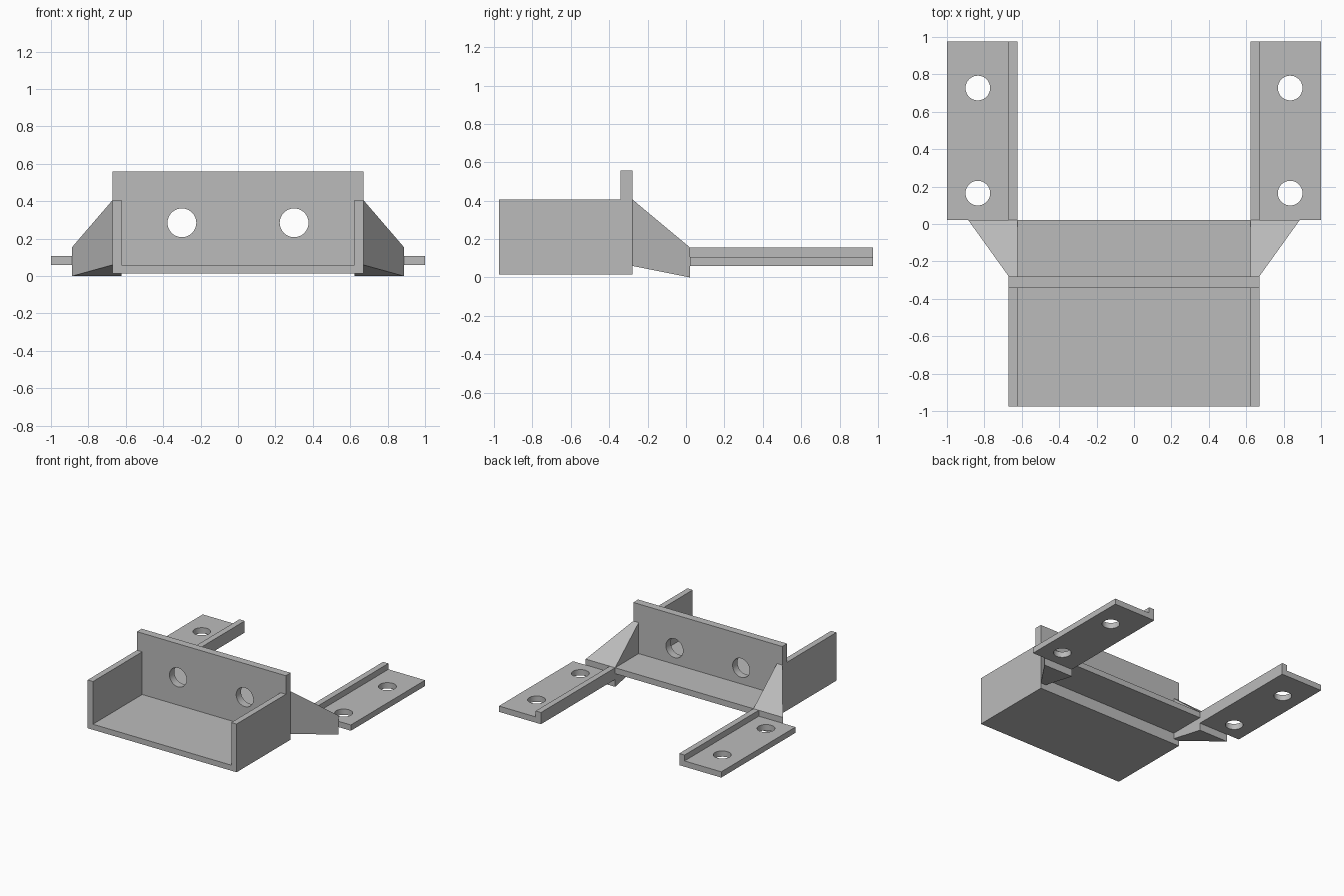
import bpy, bmesh
from mathutils import Matrix

if "Cube" in bpy.data.objects:
    bpy.data.objects.remove(bpy.data.objects["Cube"])

grey = bpy.data.materials.new("plain_grey")
grey.use_nodes = True
GREY = (0.5, 0.5, 0.5, 1)
grey.diffuse_color = GREY
grey.node_tree.nodes["Principled BSDF"].inputs["Base Color"].default_value = GREY


def finish(name, bm):
    bmesh.ops.recalc_face_normals(bm, faces=bm.faces)
    mesh = bpy.data.meshes.new(name)
    bm.to_mesh(mesh)
    bm.free()
    mesh.materials.append(grey)
    obj = bpy.data.objects.new(name, mesh)
    bpy.context.collection.objects.link(obj)
    return obj


def extrude(name, outline, axis, start, end):
    """Extrude a flat outline along y or z; outline is (x, z) or (x, y)."""
    bm = bmesh.new()
    def at(a, b, d):
        return (a, d, b) if axis == "y" else (a, b, d)
    face = bm.faces.new([bm.verts.new(at(a, b, start)) for a, b in outline])
    grown = bmesh.ops.extrude_face_region(bm, geom=[face])["geom"]
    moved = [v for v in grown if isinstance(v, bmesh.types.BMVert)]
    bmesh.ops.translate(bm, verts=moved, vec=at(0, 0, end - start))
    return finish(name, bm)


def rect(x0, x1, z0, z1):
    return [(x0, z0), (x1, z0), (x1, z1), (x0, z1)]


def drill(obj, centres, radius, axis):
    """Cut round holes through a part."""
    bm = bmesh.new()
    for c in centres:
        m = Matrix.Translation(c)
        if axis == "y":
            m = m @ Matrix.Rotation(1.5707963, 4, "X")
        bmesh.ops.create_cone(bm, cap_ends=True, segments=48, radius1=radius,
                              radius2=radius, depth=0.4, matrix=m)
    cutter = finish("hole_cutter", bm)
    cutter.hide_render = True
    mod = obj.modifiers.new("holes", "BOOLEAN")
    mod.operation, mod.solver, mod.object = "DIFFERENCE", "EXACT", cutter
    bpy.ops.object.select_all(action="DESELECT")
    bpy.context.view_layer.objects.active = obj
    obj.select_set(True)
    bpy.ops.object.modifier_apply(modifier=mod.name)
    bpy.data.objects.remove(cutter)
    bpy.ops.object.shade_smooth_by_angle(angle=0.5)


INNER, OUTER = 0.622, 0.67          # tray wall faces
FRONT, WALL, BACK = -0.975, -0.342, -0.28
JOINT, REAR = 0.022, 0.975          # slab end and rail end

# Tray: floor and two side walls as one U profile
tray = [(-OUTER, 0.015), (OUTER, 0.015), (OUTER, 0.407), (INNER, 0.407),
        (INNER, 0.06), (-INNER, 0.06), (-INNER, 0.407), (-OUTER, 0.407)]
extrude("tray", tray, "y", FRONT, BACK)

# Upright plate with two holes
plate = extrude("back_plate", rect(-OUTER, OUTER, 0.015, 0.558), "y", WALL, BACK)
drill(plate, [(s * 0.3, WALL, 0.285) for s in (-1, 1)], 0.077, "y")

# Raised slab joining the two sides behind the plate
extrude("rear_slab", rect(-INNER, INNER, 0.107, 0.155), "y", BACK, JOINT)

for side, s in (("left", 1), ("right", -1)):
    # Tapered gusset between tray wall and rail
    bm = bmesh.new()
    for y, loop in ((BACK, rect(INNER, OUTER, 0.06, 0.407)),
                    (JOINT, rect(INNER, 0.887, 0, 0.155))):
        for x, z in loop:
            bm.verts.new((s * x, y, z))
    bmesh.ops.convex_hull(bm, input=bm.verts)
    bmesh.ops.dissolve_limit(bm, angle_limit=0.01, verts=bm.verts, edges=bm.edges)
    finish(side + "_gusset", bm)

    # Mounting rail: flat strip with a raised inner lip and two holes
    profile = [(INNER, 0.06), (1, 0.06), (1, 0.107), (OUTER, 0.107),
               (OUTER, 0.155), (INNER, 0.155)]
    rail = extrude(side + "_rail", [(s * x, z) for x, z in profile], "y", JOINT, REAR)
    drill(rail, [(s * 0.835, y, 0.08) for y in (0.165, 0.727)], 0.066, "z")
